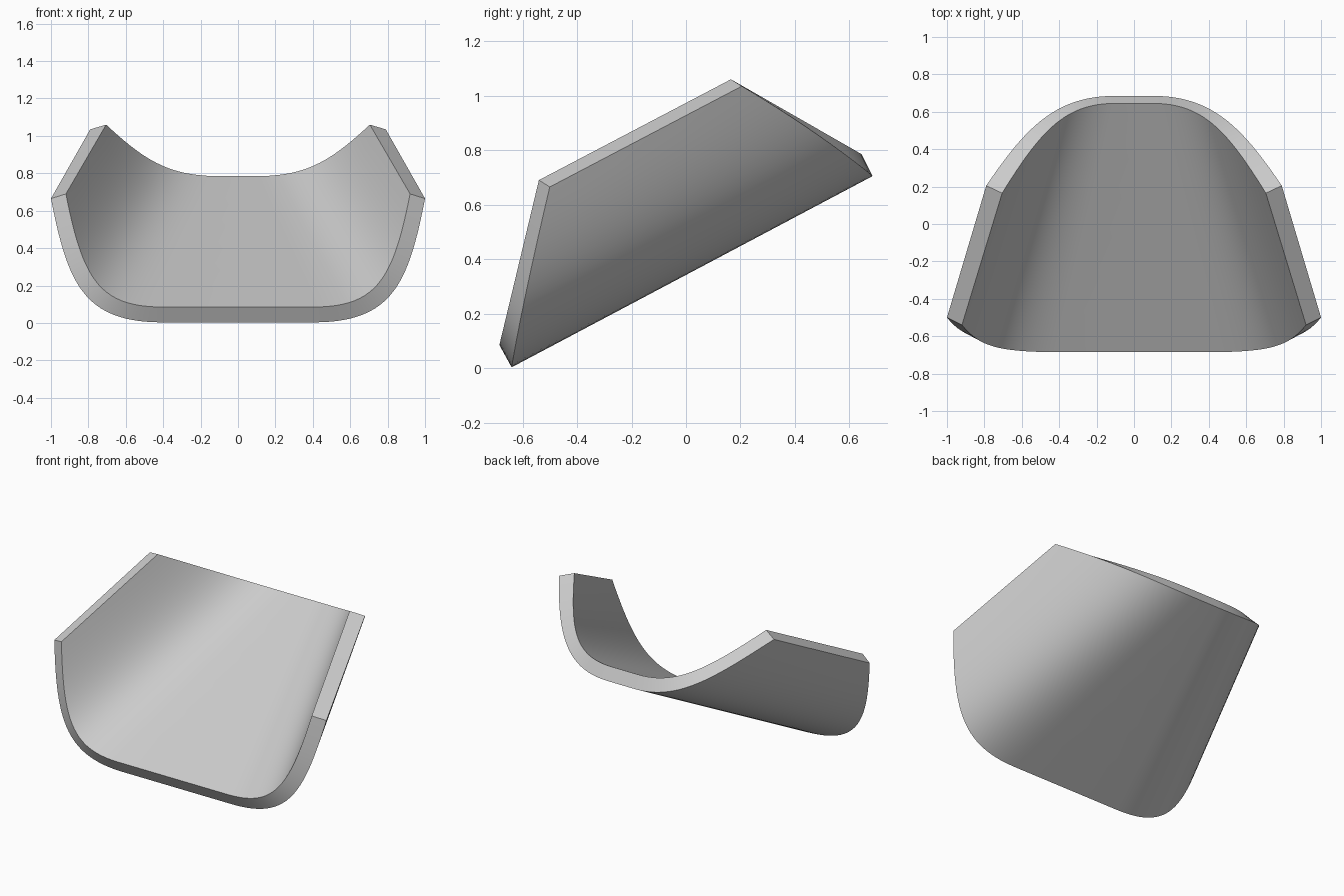
import bpy, bmesh, math
from mathutils import Vector
from mathutils.geometry import interpolate_bezier

cube = bpy.data.objects.get("Cube")
if cube:
    bpy.data.objects.remove(cube)

STEPS = 24   # points along each curved side
SPANS = 6    # divisions from front to back

grey = bpy.data.materials.new("plain grey")
grey.use_nodes = True
colour = (0.6, 0.6, 0.6, 1)
grey.diffuse_color = colour
grey.node_tree.nodes["Principled BSDF"].inputs["Base Color"].default_value = colour


def rib(start, bend, side, tip):
    """U-shaped edge curve: flat middle, curved up to a tip, mirrored in x."""
    half = interpolate_bezier(*map(Vector, (start, bend, side, tip)), STEPS)
    mirrored = [Vector((-p.x, p.y, p.z)) for p in reversed(half)]
    return mirrored + list(half)


# Four edge curves of the shell
front_outer = rib((0.4, -0.64, 0.003), (0.82, -0.64, 0.003), (0.91, -0.61, 0.2), (1, -0.5, 0.665))
front_inner = rib((0.4, -0.685, 0.085), (0.74, -0.685, 0.085), (0.83, -0.65, 0.23), (0.92, -0.54, 0.69))
back_outer = rib((0.1, 0.685, 0.705), (0.42, 0.685, 0.705), (0.58, 0.515, 0.85), (0.79, 0.205, 1.035))
back_inner = rib((0.1, 0.645, 0.785), (0.37, 0.645, 0.785), (0.5, 0.497, 0.87), (0.705, 0.165, 1.06))

# Closed cross-sections lofted from front to back
front_loop = front_outer + front_inner[::-1]
back_loop = back_outer + back_inner[::-1]
bm = bmesh.new()
rings = [[bm.verts.new(a.lerp(b, s / SPANS)) for a, b in zip(front_loop, back_loop)]
         for s in range(SPANS + 1)]
count = len(front_loop)
for near, far in zip(rings, rings[1:]):
    for i in range(count):
        j = (i + 1) % count
        bm.faces.new((near[i], near[j], far[j], far[i]))

# Rims closing the front and back ends
for ring in (rings[0], rings[-1]):
    for i in range(count // 2 - 1):
        bm.faces.new((ring[i], ring[i + 1], ring[-i - 2], ring[-i - 1]))
bmesh.ops.recalc_face_normals(bm, faces=bm.faces)

mesh = bpy.data.meshes.new("curved_shell")
bm.to_mesh(mesh)
bm.free()
mesh.materials.append(grey)
shell = bpy.data.objects.new("curved_shell", mesh)
bpy.context.collection.objects.link(shell)

# Smooth surfaces with crisp rims
bpy.ops.object.select_all(action='DESELECT')
shell.select_set(True)
bpy.context.view_layer.objects.active = shell
bpy.ops.object.shade_smooth_by_angle(angle=math.radians(35))
